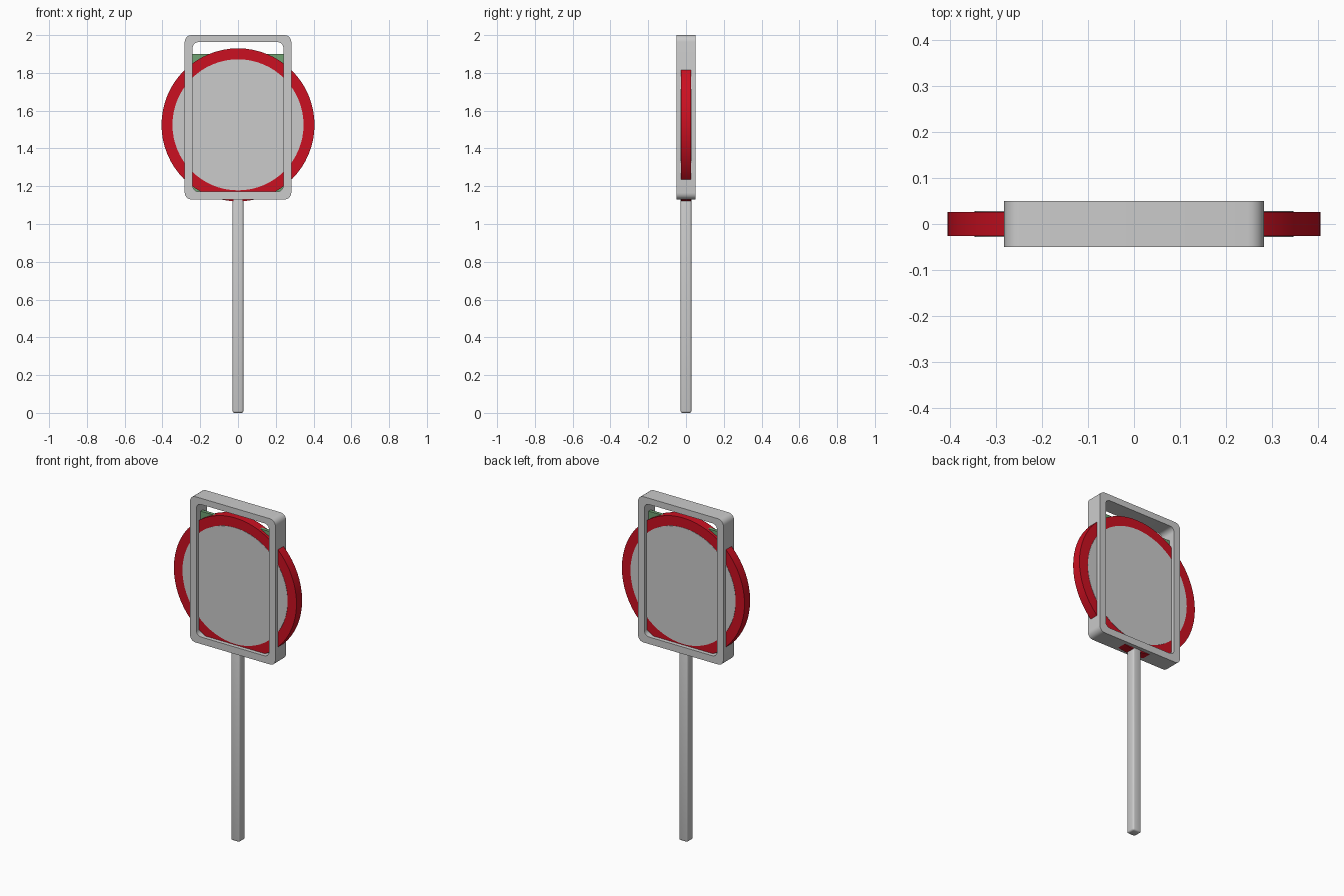
import bpy, bmesh, math

if "Cube" in bpy.data.objects:
    bpy.data.objects.remove(bpy.data.objects["Cube"])

def material(name, rgb):
    m = bpy.data.materials.new(name)
    m.diffuse_color = (*rgb, 1)
    m.use_nodes = True
    m.node_tree.nodes["Principled BSDF"].inputs["Base Color"].default_value = m.diffuse_color
    return m

RED = material("red", (0.6, 0.005, 0.015))
GREEN = material("green", (0.16, 0.36, 0.17))
CENTRE_Z = 1.525

def finish(ob, name, mat=None):
    ob.name = name
    if mat:
        ob.data.materials.append(mat)
    bpy.ops.object.select_all(action='DESELECT')
    ob.select_set(True)
    bpy.context.view_layer.objects.active = ob
    bpy.ops.object.shade_smooth_by_angle(angle=math.radians(35))

def box(name, size, loc, bevel=0, mat=None):
    bpy.ops.mesh.primitive_cube_add(size=1, location=loc)
    ob = bpy.context.object
    ob.scale = size
    bpy.ops.object.transform_apply(location=False, rotation=False, scale=True)
    if bevel:
        b = ob.modifiers.new("round", 'BEVEL')
        b.width, b.segments = bevel, 3
        bpy.ops.object.modifier_apply(modifier="round")
    finish(ob, name, mat)

def disc(name, radius, depth, mat=None):
    bpy.ops.mesh.primitive_cylinder_add(vertices=64, radius=radius, depth=depth,
                                        location=(0, 0, CENTRE_Z), rotation=(math.pi / 2, 0, 0))
    finish(bpy.context.object, name, mat)

def rounded_rect(x, z0, z1, r, steps=5):
    pts = []
    corners = [(x - r, z1 - r), (r - x, z1 - r), (r - x, z0 + r), (x - r, z0 + r)]
    for i, (cx, cz) in enumerate(corners):
        for k in range(steps + 1):
            a = math.pi / 2 * (i + k / steps)
            pts.append((cx + r * math.cos(a), cz + r * math.sin(a)))
    return pts

# Rounded rectangular frame: bridge outer and inner loops front and back
bm = bmesh.new()
outer = rounded_rect(0.282, 1.13, 2.0, 0.035)
inner = rounded_rect(0.24, 1.172, 1.963, 0.03)
loops = [[bm.verts.new((x, y, z)) for x, z in pts]
         for pts, y in ((outer, -0.05), (outer, 0.05), (inner, 0.05), (inner, -0.05))]
n = len(outer)
for i in range(4):
    a, b = loops[i], loops[(i + 1) % 4]
    for k in range(n):
        bm.faces.new((a[k], a[(k + 1) % n], b[(k + 1) % n], b[k]))
bmesh.ops.recalc_face_normals(bm, faces=bm.faces)
me = bpy.data.meshes.new("frame")
bm.to_mesh(me)
bm.free()
frame = bpy.data.objects.new("frame", me)
bpy.context.collection.objects.link(frame)
finish(frame, "frame")

# Square post with softened edges
box("post", (0.057, 0.057, 1.15), (0, 0, 0.575), bevel=0.01)
# Backing panel held in the frame
box("backing_panel", (0.5, 0.02, 0.75), (0, 0, CENTRE_Z), mat=GREEN)
# Red sign rim and grey sign face
disc("sign_rim", 0.405, 0.053, RED)
disc("sign_face", 0.347, 0.056)
